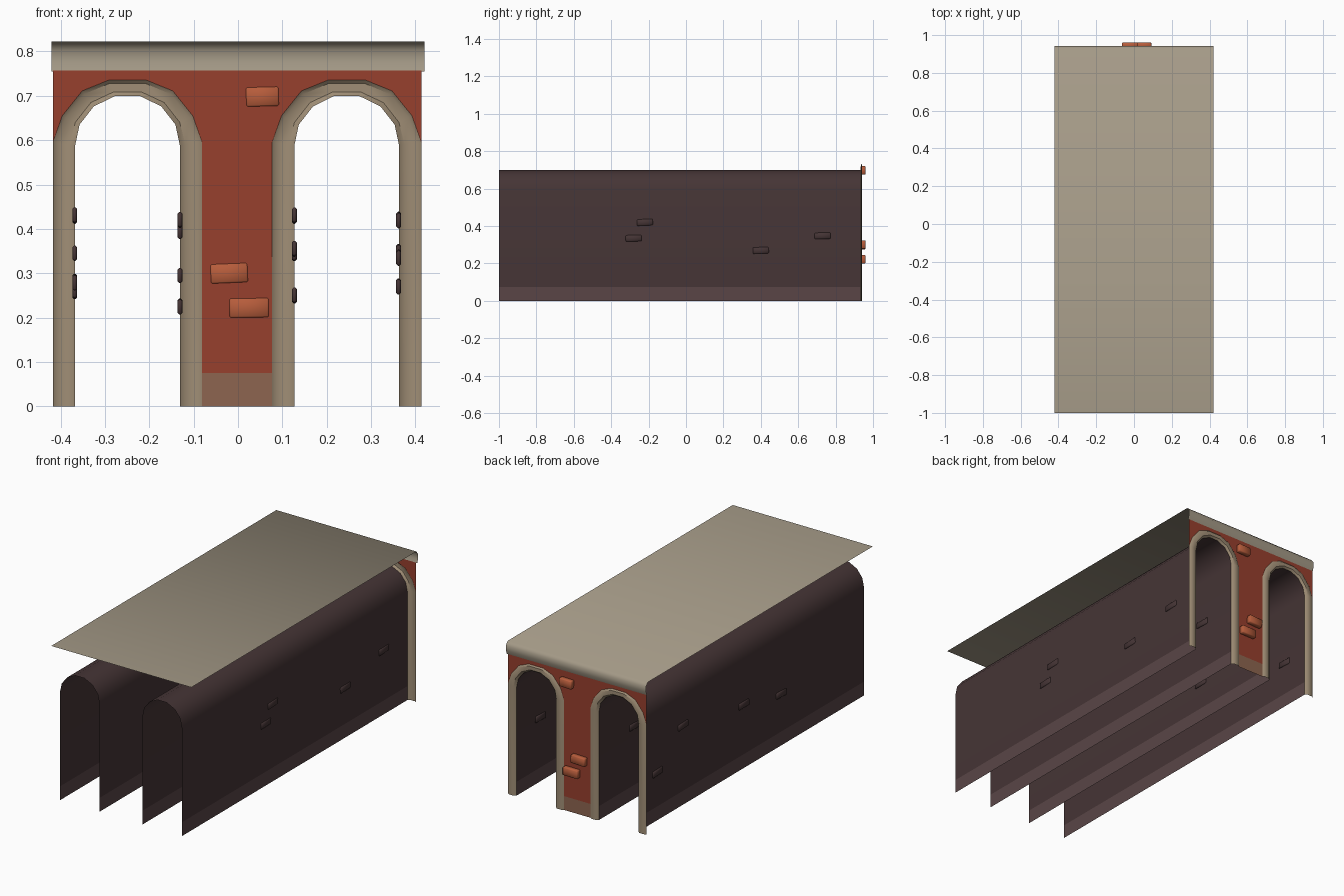
import bpy, bmesh, random
from mathutils import Matrix
from math import radians

if "Cube" in bpy.data.objects:
    bpy.data.objects.remove(bpy.data.objects["Cube"])
random.seed(4)

def mat(name, c):
    m = bpy.data.materials.new(name)
    m.diffuse_color = (*c, 1)
    m.use_nodes = True
    m.node_tree.nodes["Principled BSDF"].inputs["Base Color"].default_value = m.diffuse_color
    return m

STONE = mat("stone", (0.37, 0.32, 0.24))
TRIM = mat("trim", (0.35, 0.27, 0.18))
RED = mat("red_plaster", (0.31, 0.05, 0.027))
BASE = mat("base_course", (0.27, 0.13, 0.08))
BRICK = mat("brick", (0.48, 0.11, 0.045))
DARK = mat("tunnel_wall", (0.06, 0.035, 0.036))
SKIRT = mat("tunnel_skirt", (0.10, 0.06, 0.062))

def finish(name, bm, mats, angle=40):
    bmesh.ops.remove_doubles(bm, verts=bm.verts, dist=1e-5)
    me = bpy.data.meshes.new(name)
    bm.to_mesh(me)
    bm.free()
    ob = bpy.data.objects.new(name, me)
    bpy.context.collection.objects.link(ob)
    for m in mats:
        me.materials.append(m)
    bpy.ops.object.select_all(action='DESELECT')
    ob.select_set(True)
    bpy.context.view_layer.objects.active = ob
    bpy.ops.object.shade_smooth_by_angle(angle=radians(angle))
    return ob

def loft(rows, name, mats, band=None, angle=40):
    """Quads between consecutive rows of points; faces below `band` use slot 1."""
    bm = bmesh.new()
    vs = [[bm.verts.new(p) for p in r] for r in rows]
    for a, b in zip(vs, vs[1:]):
        for i in range(len(a) - 1):
            f = bm.faces.new((a[i], a[i + 1], b[i + 1], b[i]))
            if band and max(v.co.z for v in f.verts) < band + 0.001:
                f.material_index = 1
    return finish(name, bm, mats, angle)

def brick(name, m, loc, size, turn=0, axis='Y'):
    bm = bmesh.new()
    bmesh.ops.create_cube(bm, size=1)
    bmesh.ops.scale(bm, vec=size, verts=bm.verts)
    bmesh.ops.bevel(bm, geom=bm.edges, offset=0.004, segments=1, affect='EDGES')
    bmesh.ops.transform(bm, matrix=Matrix.Translation(loc) @ Matrix.Rotation(turn, 4, axis), verts=bm.verts)
    finish(name, bm, [m], 50)

def mirrored(half):
    return half + [(-x, z) for x, z in reversed(half)]

# half profiles of the arch, from the ground to the crown
BAND, END, FACE = 0.075, 0.932, 0.935
inner = mirrored([(-0.118, 0), (-0.118, BAND), (-0.118, 0.588), (-0.108, 0.635), (-0.076, 0.676), (-0.027, 0.70)])
outer = mirrored([(-0.168, 0), (-0.168, BAND), (-0.168, 0.595), (-0.147, 0.655), (-0.102, 0.711), (-0.043, 0.735)])
centres = {"left": -0.249, "right": 0.245}

for side, cx in centres.items():
    # long arched tunnel shell, open at both ends
    loft([[(cx + x, y, z) for x, z in inner] for y in (END, -1)],
         side + "_tunnel", [DARK, SKIRT], BAND)
    # rounded stone surround of the arch
    def ring(t, y):
        return [(cx + a[0] + (b[0] - a[0]) * t, y, a[1] + (b[1] - a[1]) * t) for a, b in zip(inner, outer)]
    loft([ring(1, FACE), ring(0.8, 0.942), ring(0.25, 0.942), ring(0, END)],
         side + "_arch_surround", [TRIM])
    # red wall above the arch
    over = [(cx + x, z) for x, z in outer[2:-2]]
    loft([[(x, FACE, 0.757) for x, z in over], [(x, FACE, z) for x, z in over]],
         side + "_spandrel", [RED])

# centre pier with a lighter base course
x0, x1 = centres["left"] + 0.168, centres["right"] - 0.168
loft([[(x0, FACE, z), (x1, FACE, z)] for z in (0.757, BAND, 0)],
     "centre_pier", [RED, BASE], BAND)

# cornice strip running into the flat roof sheet
prof = [(FACE, 0.755), (0.942, 0.775), (0.943, 0.802), (0.928, 0.822), (-1, 0.822)]
loft([[(x, y, z) for x in (0.42, -0.42)] for y, z in prof],
     "cornice_and_roof", [STONE], angle=60)

# bricks standing out of the facade
for i, (x, z, w) in enumerate([(0.055, 0.698, 0.075), (-0.02, 0.30, 0.085), (0.025, 0.222, 0.09)]):
    brick(f"facade_brick_{i + 1}", BRICK, (x, 0.946, z), (w, 0.028, 0.045), radians(random.uniform(-3, 3)))

# dark bricks along each tunnel wall: (y, z)
walls = {
    -0.368: [(0.77, 0.26), (0.55, 0.43), (0.03, 0.345), (-0.29, 0.28)],
    -0.131: [(0.63, 0.395), (0.38, 0.225), (-0.1, 0.42), (-0.45, 0.295)],
    0.127: [(0.70, 0.345), (0.2, 0.25), (-0.2, 0.43), (-0.6, 0.355)],
    0.362: [(-0.22, 0.42), (-0.28, 0.335), (0.40, 0.27), (0.73, 0.348)],
}
for w, (x, spots) in enumerate(walls.items()):
    for i, (y, z) in enumerate(spots):
        brick(f"tunnel_brick_{w + 1}_{i + 1}", DARK, (x, y, z), (0.011, 0.085, 0.034),
              radians(random.uniform(-3, 3)), 'X')
